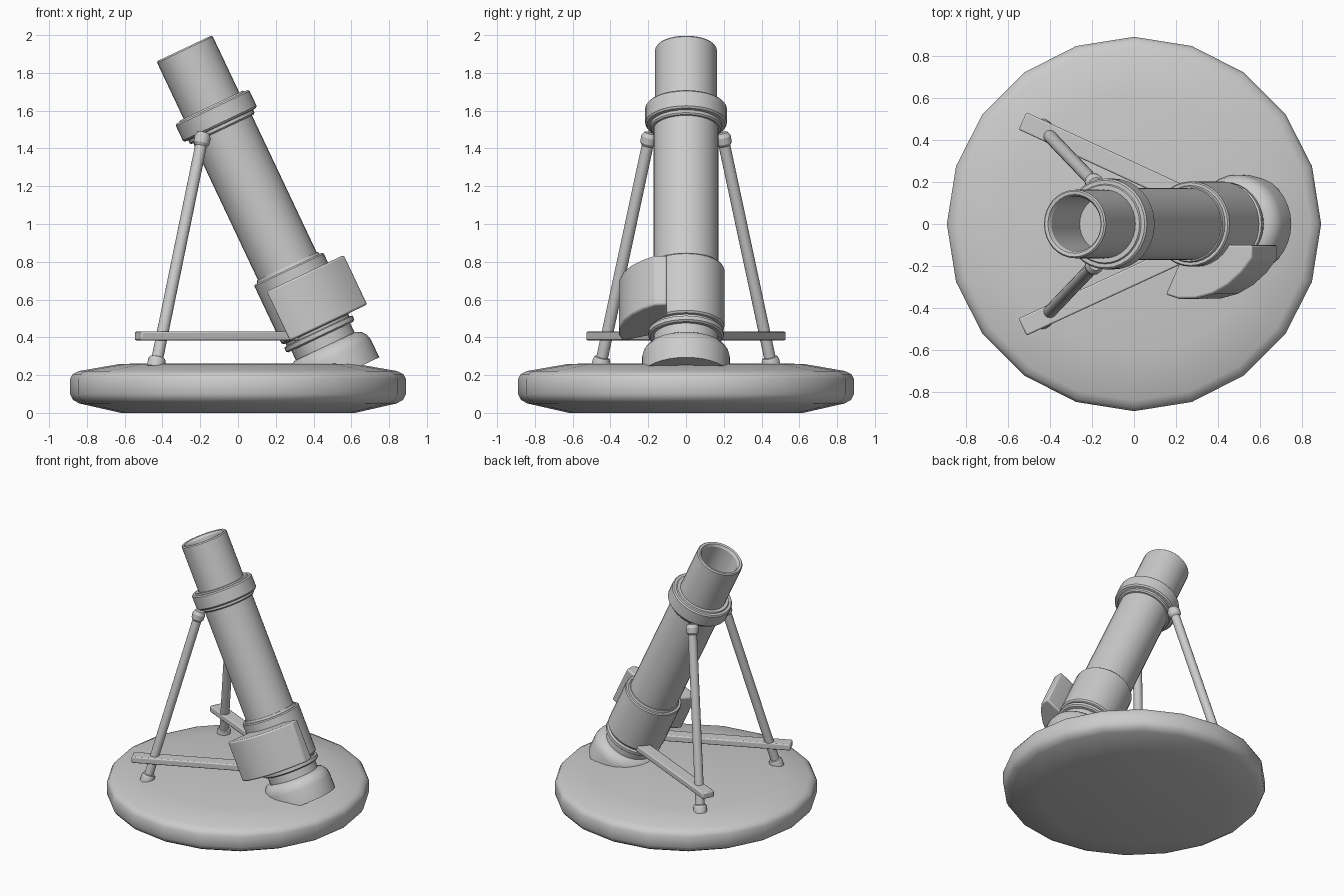
import bpy, bmesh, math
from mathutils import Matrix, Vector

if "Cube" in bpy.data.objects:
    bpy.data.objects.remove(bpy.data.objects["Cube"])

# Tilted barrel frame: origin at the muzzle, local -z runs down the barrel
TILT = math.radians(25.3)
BARREL = Matrix.Translation((-0.284, 0, 1.93)) @ Matrix.Rotation(-TILT, 4, 'Y')


def finish(name, bm, matrix=Matrix(), bevel=0.0, angle=30):
    bmesh.ops.recalc_face_normals(bm, faces=bm.faces)
    me = bpy.data.meshes.new(name)
    bm.to_mesh(me)
    bm.free()
    ob = bpy.data.objects.new(name, me)
    ob.matrix_world = matrix
    bpy.context.collection.objects.link(ob)
    if bevel:
        mod = ob.modifiers.new("Bevel", 'BEVEL')
        mod.width, mod.segments, mod.limit_method = bevel, 2, 'ANGLE'
    bpy.ops.object.select_all(action='DESELECT')
    ob.select_set(True)
    bpy.context.view_layer.objects.active = ob
    bpy.ops.object.shade_smooth_by_angle(angle=math.radians(angle))
    return ob


def lathe(name, profile, n=32, matrix=Matrix(), angle=30):
    """Revolve (radius, z) points round local z; open ends lie on the axis."""
    bm = bmesh.new()
    vs = [bm.verts.new((r, 0, z)) for r, z in profile]
    es = [bm.edges.new(p) for p in zip(vs, vs[1:])]
    bmesh.ops.spin(bm, geom=vs + es, cent=(0, 0, 0), axis=(0, 0, 1),
                   angle=2 * math.pi, steps=n, use_duplicate=False)
    bmesh.ops.remove_doubles(bm, verts=bm.verts, dist=1e-4)
    return finish(name, bm, matrix, angle=angle)


def barrel_part(name, profile):
    return lathe(name, [(r, -t) for r, t in profile], 32, BARREL)


def along(a, b):
    d = Vector(b) - Vector(a)
    return Matrix.Translation(a) @ d.to_track_quat('Z', 'Y').to_matrix().to_4x4(), d.length


# Round base plate, twenty sided
lathe("base_plate", [(0, 0), (0.62, 0), (0.84, 0.05), (0.875, 0.07), (0.89, 0.10),
                     (0.89, 0.18), (0.875, 0.205), (0.84, 0.222), (0.62, 0.26), (0, 0.262)], 20, angle=40)

# Barrel tube with an open bore
barrel_part("barrel_tube", [(0, 1.1), (0.13, 1.1), (0.13, 0.02), (0.14, 0.003), (0.147, 0),
                            (0.156, 0), (0.163, 0.008), (0.163, 0.4), (0.172, 0.41),
                            (0.172, 1.75), (0, 1.75)])
# Upper collar with a lower lip
barrel_part("upper_collar", [(0, 0.335), (0.185, 0.335), (0.19, 0.343), (0.208, 0.343), (0.216, 0.352),
                             (0.216, 0.438), (0.208, 0.448), (0.19, 0.45), (0.19, 0.466),
                             (0.183, 0.474), (0, 0.474)])
# Breech sleeve with a stepped neck
barrel_part("breech_sleeve", [(0, 1.275), (0.178, 1.275), (0.183, 1.29), (0.197, 1.29), (0.203, 1.298),
                              (0.203, 1.63), (0.195, 1.64), (0.183, 1.643), (0.183, 1.655),
                              (0.2, 1.66), (0.2, 1.682), (0.19, 1.69), (0, 1.69)])
# Socket sunk into the base plate
barrel_part("base_socket", [(0, 1.745), (0.18, 1.745), (0.205, 1.758), (0.225, 1.782),
                            (0.234, 1.815), (0.234, 1.92), (0, 1.92)])

# Curved housing on the near side of the breech
bm = bmesh.new()
section = [(0.295, -0.10), (0.295, -0.165), (0.24, -0.232), (0.17, -0.29), (0.09, -0.332),
           (0.0, -0.354), (-0.09, -0.356), (-0.16, -0.335), (-0.08, -0.17), (0.08, -0.10)]
face = bm.faces.new([bm.verts.new((u, y, -1.35)) for u, y in section])
ext = bmesh.ops.extrude_face_region(bm, geom=[face], use_keep_orig=True)
bmesh.ops.translate(bm, vec=(0, 0, -0.29),
                    verts=[v for v in ext["geom"] if isinstance(v, bmesh.types.BMVert)])
finish("breech_housing", bm, BARREL, bevel=0.01)

for side, s in (("left", 1), ("right", -1)):
    # Support leg with foot and top knuckle
    m, h = along((-0.437, 0.455 * s, 0.24), (-0.185, 0.192 * s, 1.47))
    lathe(side + "_leg", [(0, 0), (0.047, 0), (0.047, 0.042), (0.04, 0.055), (0.031, 0.058),
                          (0.031, h - 0.06), (0.042, h - 0.045), (0.044, h - 0.01),
                          (0.032, h + 0.012), (0, h + 0.016)], 16, m)
    # Flat brace from breech to leg
    a, b = Vector((-0.53, 0.49 * s, 0.407)), Vector((0.38, 0.07 * s, 0.407))
    d = b - a
    bm = bmesh.new()
    bmesh.ops.create_cube(bm, size=1)
    bmesh.ops.scale(bm, vec=(d.length, 0.09, 0.046), verts=bm.verts)
    finish(side + "_brace", bm, Matrix.Translation((a + b) / 2) @
           Matrix.Rotation(math.atan2(d.y, d.x), 4, 'Z'), bevel=0.008)
